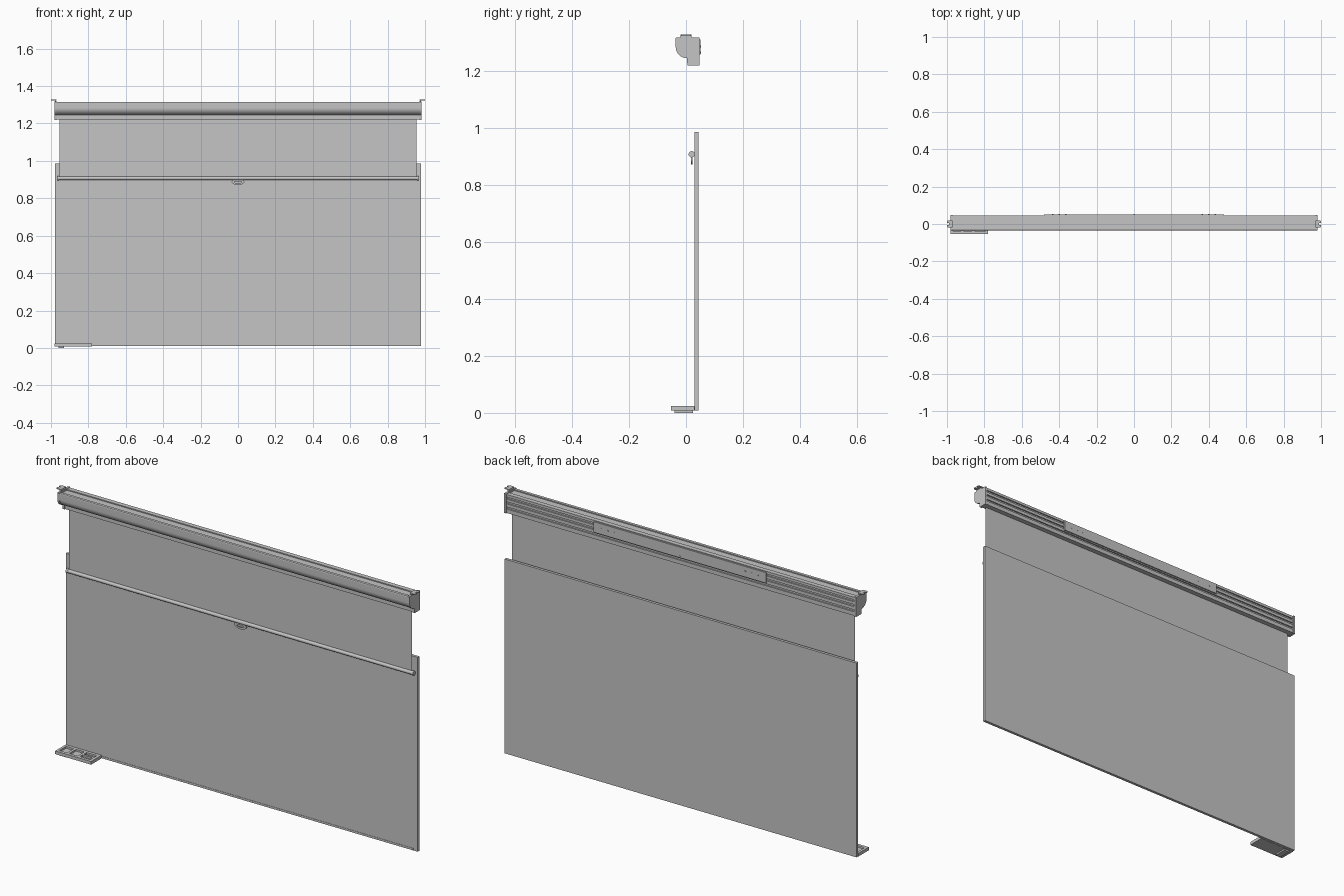
import bpy, bmesh, math
from mathutils import Vector

if "Cube" in bpy.data.objects:
    bpy.data.objects.remove(bpy.data.objects["Cube"])

grey = bpy.data.materials.new("light grey")
grey.diffuse_color = (0.56, 0.56, 0.56, 1)
grey.use_nodes = True
grey.node_tree.nodes["Principled BSDF"].inputs["Base Color"].default_value = grey.diffuse_color


def finish(name, bm, smooth=False):
    bmesh.ops.recalc_face_normals(bm, faces=bm.faces)
    me = bpy.data.meshes.new(name)
    bm.to_mesh(me)
    bm.free()
    me.materials.append(grey)
    ob = bpy.data.objects.new(name, me)
    bpy.context.collection.objects.link(ob)
    if smooth:
        bpy.context.view_layer.objects.active = ob
        ob.select_set(True)
        bpy.ops.object.shade_smooth_by_angle(angle=math.radians(30))
        ob.select_set(False)
    return ob


def box(name, x0, x1, y0, y1, z0, z1):
    bm = bmesh.new()
    bmesh.ops.create_cube(bm, size=1)
    for v in bm.verts:
        v.co = Vector((x0 if v.co.x < 0 else x1, y0 if v.co.y < 0 else y1,
                       z0 if v.co.z < 0 else z1))
    return finish(name, bm)


def prism(name, pts, axis, a, b, smooth=False):
    """Extrude a 2D outline along an axis from a to b."""
    def place(u, v, t):
        return {'x': (t, u, v), 'y': (u, t, v), 'z': (u, v, t)}[axis]
    bm = bmesh.new()
    lo = [bm.verts.new(place(u, v, a)) for u, v in pts]
    hi = [bm.verts.new(place(u, v, b)) for u, v in pts]
    bm.faces.new(lo)
    bm.faces.new(hi[::-1])
    for i in range(len(pts)):
        bm.faces.new((lo[i - 1], lo[i], hi[i], hi[i - 1]))
    return finish(name, bm, smooth)


def arc(cx, cy, rx, ry, a0, a1, n):
    return [(cx + rx * math.cos(math.radians(a0 + (a1 - a0) * i / n)),
             cy + ry * math.sin(math.radians(a0 + (a1 - a0) * i / n))) for i in range(n + 1)]


def cut(ob, cutters):
    for c in cutters:
        m = ob.modifiers.new("cut", 'BOOLEAN')
        m.object, m.operation, m.solver = c, 'DIFFERENCE', 'EXACT'
        c.hide_render = True
        c.hide_set(True)


# Cassette extrusion: curved front, grooved top and back
front_curve = arc(0.003, 1.283, 0.037, 0.037, 180, 270, 14)
body = [(-0.034, 1.311)] + front_curve + [(0.007, 1.246), (0.007, 1.221), (0.045, 1.221)]
for zg in (1.246, 1.272, 1.296):
    body += [(0.045, zg - 0.005), (0.038, zg - 0.005), (0.038, zg + 0.005), (0.045, zg + 0.005)]
body += [(0.045, 1.314), (0.022, 1.314), (0.022, 1.309), (-0.018, 1.309), (-0.018, 1.314),
         (-0.032, 1.314)]
prism("cassette_body", body, 'x', -0.968, 0.968, True)

# End caps and ceiling brackets
cap = ([(-0.036, 1.314), (-0.036, 1.283)] + arc(0.003, 1.283, 0.039, 0.039, 180, 270, 14)[1:]
       + [(0.005, 1.219), (0.047, 1.219), (0.047, 1.317), (-0.033, 1.317)])
for side, s in (("left", -1), ("right", 1)):
    prism(side + "_end_cap", cap, 'x', s * 0.968, s * 0.98, True)
    tab = [(s * 0.97, -0.02), (s * 0.994, -0.02), (s * 1.0, -0.014), (s * 1.0, -0.005),
           (s * 0.989, -0.005), (s * 0.989, 0.005), (s * 1.0, 0.005), (s * 1.0, 0.014),
           (s * 0.994, 0.02), (s * 0.97, 0.02)]
    prism(side + "_ceiling_bracket", tab, 'z', 1.324, 1.328)
    xs = sorted((s * 0.972, s * 0.979))
    box(side + "_bracket_foot", xs[0], xs[1], -0.019, 0.019, 1.31, 1.325)

# Rear mounting plate with screw heads
box("mounting_plate", -0.48, 0.48, 0.043, 0.051, 1.257, 1.31)
screws = [(s * x, 1.285) for s in (-1, 1) for x in (0.365, 0.4, 0.435)] + [(0, 1.264)]
for x, z in screws:
    prism("plate_screw", arc(x, z, 0.004, 0.004, 0, 330, 11), 'y', 0.049, 0.0525)

# Screen fabric (single sheet) and its weighted bottom bar
bm = bmesh.new()
bm.faces.new([bm.verts.new((x, 0.02, z)) for x, z in
              ((-0.955, 0.91), (0.955, 0.91), (0.955, 1.23), (-0.955, 1.23))])
finish("screen_fabric", bm)
prism("bottom_bar", arc(0.02, 0.907, 0.0095, 0.0095, 0, 345, 23), 'x', -0.96, 0.96, True)
for s in (-1, 1):
    prism("bar_end_cap", arc(0.02, 0.907, 0.011, 0.011, 0, 345, 23), 'x', s * 0.956, s * 0.966, True)

# Pull handle: flat oval loop under the bar
handle = prism("pull_handle", arc(0, 0.888, 0.034, 0.017, 0, 348, 29), 'y', 0.018, 0.022, True)
hole = prism("handle_hole_cutter", arc(0, 0.886, 0.02, 0.005, 0, 345, 23), 'y', 0.01, 0.03)
cut(handle, [hole])

# Board behind the screen with a slim trim along its lower edge
box("board", -0.979, 0.979, 0.03, 0.044, 0.009, 0.986)
box("board_trim", -0.955, 0.955, 0.0285, 0.0305, 0.01, 0.02)

# Accessory tray with recessed pockets
tray = box("tray", -0.98, -0.78, -0.053, 0.03, 0.008, 0.024)
pockets = [(-0.967, -0.925, -0.038, 0.015), (-0.912, -0.865, -0.038, 0.015),
           (-0.853, -0.795, -0.038, -0.017), (-0.853, -0.795, -0.006, 0.015)]
cut(tray, [box("pocket_cutter", *p, 0.015, 0.04) for p in pockets])
box("tray_foot", -0.96, -0.93, -0.04, 0.025, 0.0, 0.01)
